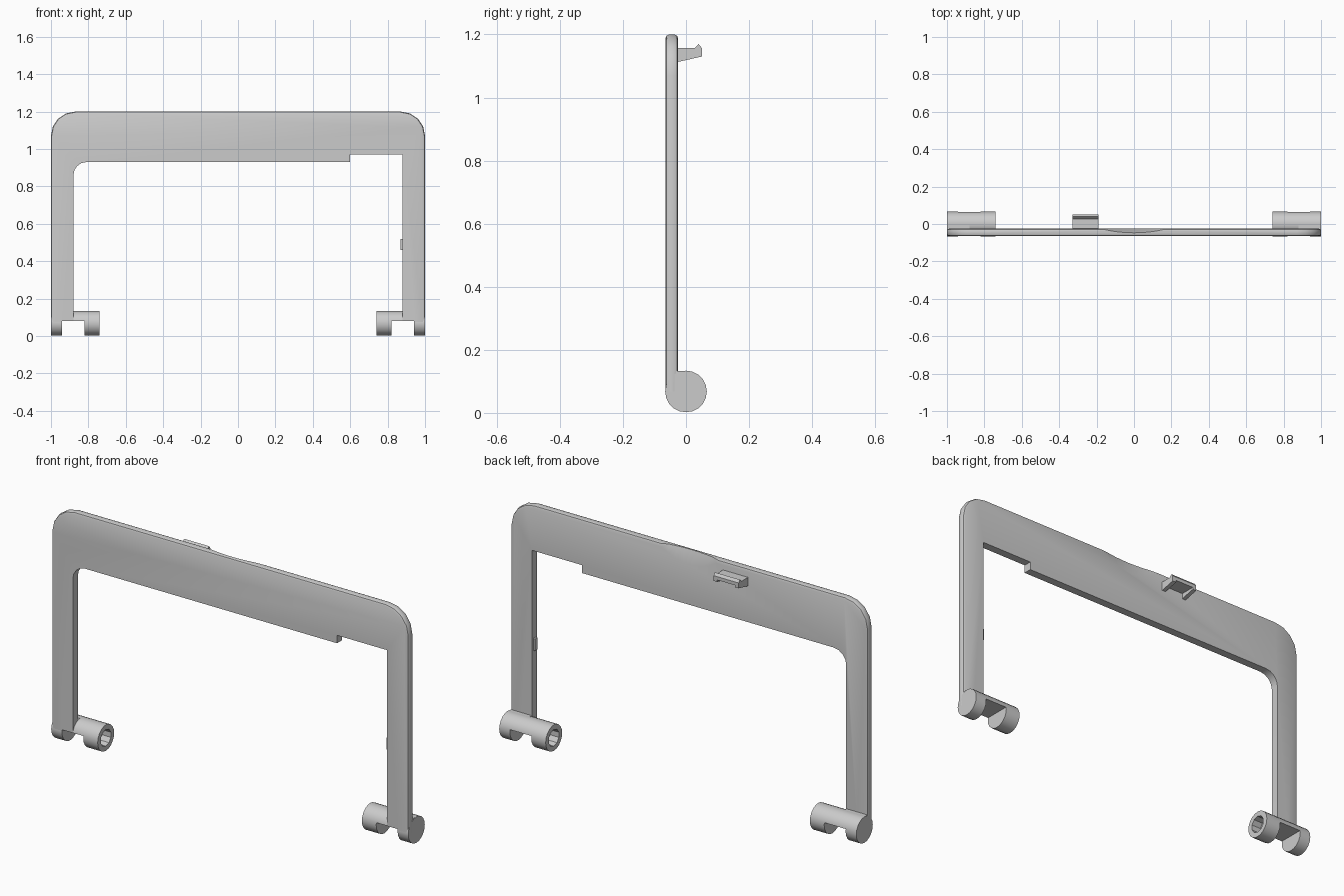
import bpy, bmesh, math
from mathutils import Vector

if "Cube" in bpy.data.objects:
    bpy.data.objects.remove(bpy.data.objects["Cube"])

grey = bpy.data.materials.new("light_grey_plastic")
grey.use_nodes = True
colour = (0.6, 0.6, 0.6, 1)
grey.diffuse_color = colour
grey.node_tree.nodes["Principled BSDF"].inputs["Base Color"].default_value = colour

FRONT, BACK = -0.065, -0.025
HINGE_Z, HINGE_R = 0.068, 0.066


def finish(name, bm):
    bmesh.ops.recalc_face_normals(bm, faces=bm.faces)
    mesh = bpy.data.meshes.new(name)
    bm.to_mesh(mesh)
    bm.free()
    mesh.materials.append(grey)
    ob = bpy.data.objects.new(name, mesh)
    bpy.context.collection.objects.link(ob)
    return ob


def prism(points, offset):
    """Extrude a closed outline of 3D points by an offset."""
    bm = bmesh.new()
    face = bm.faces.new([bm.verts.new(p) for p in points])
    ext = bmesh.ops.extrude_face_region(bm, geom=[face])
    moved = [v for v in ext["geom"] if isinstance(v, bmesh.types.BMVert)]
    bmesh.ops.translate(bm, verts=moved, vec=offset)
    return bm


def box(name, lo, hi):
    (x0, y0, z0), (x1, y1, z1) = lo, hi
    outline = [(x0, y0, z0), (x1, y0, z0), (x1, y1, z0), (x0, y1, z0)]
    return finish(name, prism(outline, (0, 0, z1 - z0)))


def rod(name, start, end, radius, sides):
    """Cylinder between two points."""
    a, b = Vector(start), Vector(end)
    turn = Vector((0, 0, 1)).rotation_difference(b - a)
    ring = []
    for i in range(sides):
        t = math.tau * i / sides
        ring.append(a + turn @ Vector((radius * math.cos(t), radius * math.sin(t), 0)))
    return finish(name, prism(ring, b - a))


def activate(ob):
    bpy.ops.object.select_all(action="DESELECT")
    ob.select_set(True)
    bpy.context.view_layer.objects.active = ob


def cut(ob, cutter):
    mod = ob.modifiers.new("cut", "BOOLEAN")
    mod.operation, mod.solver, mod.object = "DIFFERENCE", "EXACT", cutter
    activate(ob)
    bpy.ops.object.modifier_apply(modifier=mod.name)
    bpy.data.objects.remove(cutter)


def smooth(ob):
    activate(ob)
    bpy.ops.object.shade_smooth_by_angle(angle=math.radians(32))


def arc(cx, cz, r, start, end, steps):
    angles = [math.radians(start + (end - start) * i / steps) for i in range(steps + 1)]
    return [(cx + r * math.cos(t), cz + r * math.sin(t)) for t in angles]


# Frame: an arch with rounded outer corners and a stepped underside
outline = [(-0.88, 0.08), (-0.94, 0.08), (-0.94, HINGE_Z), (-1, HINGE_Z)]
outline += arc(-0.87, 1.07, 0.13, 180, 90, 4)
outline += arc(0.87, 1.07, 0.13, 90, 0, 4)
outline += [(1, HINGE_Z), (0.94, HINGE_Z), (0.94, 0.08), (0.88, 0.08)]
outline += [(0.88, 0.97), (0.6, 0.97), (0.6, 0.93)]
outline += arc(-0.81, 0.86, 0.07, 90, 180, 4)
bm = prism([(x, FRONT, z) for x, z in outline], (0, BACK - FRONT, 0))
rim = []
for e in bm.edges:
    a, b = e.verts
    mid = (a.co + b.co) / 2
    if abs(a.co.y - b.co.y) < 0.001 and (abs(mid.x) > 0.99 or mid.z > 1.05):
        rim.append(e)
bmesh.ops.bevel(bm, geom=rim, offset=0.012, segments=2, profile=0.5, affect="EDGES")
frame = finish("frame", bm)

# Finger scoop on the rear of the top edge
axis = Vector((0, -0.02, 0.06)).normalized()
outward = Vector((0, 0.06, 0.02)).normalized()
centre = Vector((0, -0.047, 1.2)) + outward * 0.8
cut(frame, rod("scoop_cutter", centre - axis * 0.5, centre + axis * 0.5, 0.8, 128))
smooth(frame)

# Hinge barrels: slotted underneath, with a socket in the inner end
for side, name in ((-1, "right"), (1, "left")):
    hinge = rod(name + "_hinge", (side * 0.74, 0, HINGE_Z), (side, 0, HINGE_Z), HINGE_R, 20)
    xs = sorted((side * 0.82, side * 0.94))
    cut(hinge, box("slot_cutter", (xs[0], -0.2, -0.1), (xs[1], 0.2, 0.08)))
    cut(hinge, rod("socket_cutter", (side * 0.7, 0, HINGE_Z), (side * 0.79, 0, HINGE_Z), 0.042, 10))
    smooth(hinge)
    # Web filling the corner between barrel and leg
    xs = sorted((side * 0.88, side * 0.998))
    box(name + "_hinge_web", (xs[0], FRONT + 0.012, 0.08), (xs[1], 0, HINGE_Z + HINGE_R - 0.001))

# Latch: hooked plate with a tapered rib at each end
plate = [(BACK - 0.005, 1.14), (0.05, 1.14), (0.05, 1.157), (0.04, 1.17),
         (0.028, 1.157), (BACK - 0.005, 1.157)]
finish("latch_plate", prism([(-0.33, y, z) for y, z in plate], (0.14, 0, 0)))
rib = [(BACK - 0.005, 1.112), (0.05, 1.13), (0.05, 1.145), (BACK - 0.005, 1.145)]
for x, name in ((-0.33, "right"), (-0.21, "left")):
    finish(name + "_latch_rib", prism([(x, y, z) for y, z in rib], (0.02, 0, 0)))

# Small catch on the inside of the left leg
box("leg_catch", (0.87, -0.055, 0.46), (0.885, -0.035, 0.52))
